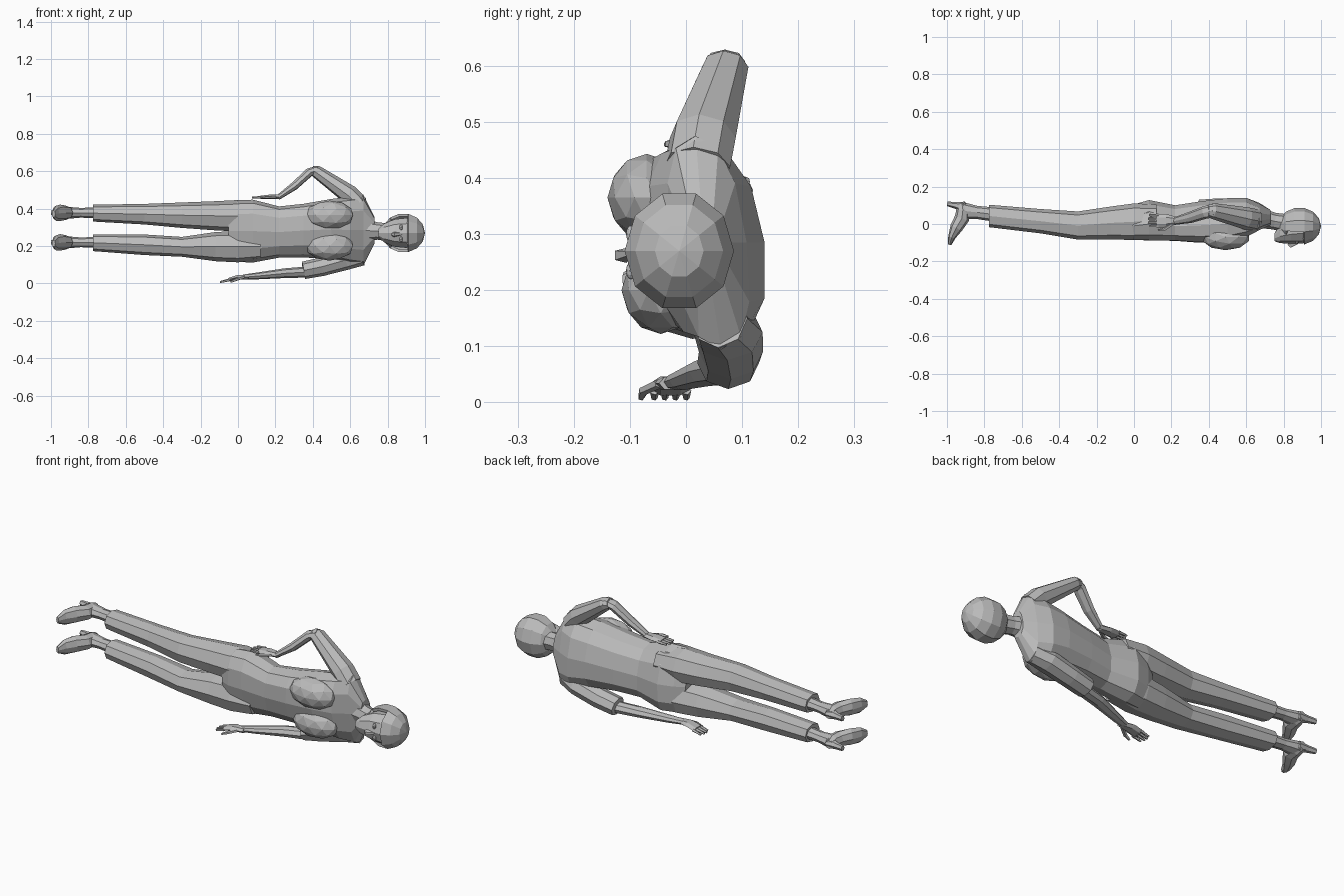
import bpy, bmesh, math
from mathutils import Vector, Matrix

cube = bpy.data.objects.get("Cube")
if cube:
    bpy.data.objects.remove(cube)

grey = bpy.data.materials.new("plain_grey")
grey.use_nodes = True
tone = (0.5, 0.5, 0.5, 1)
grey.diffuse_color = tone
grey.node_tree.nodes["Principled BSDF"].inputs["Base Color"].default_value = tone
UP = Vector((0, 0, 1))


def add_object(name, bm):
    bmesh.ops.recalc_face_normals(bm, faces=bm.faces)
    mesh = bpy.data.meshes.new(name)
    bm.to_mesh(mesh)
    bm.free()
    mesh.materials.append(grey)
    obj = bpy.data.objects.new(name, mesh)
    bpy.context.collection.objects.link(obj)
    return obj


def loft(name, rings, sides=8, axis=None, shear=0, power=1):
    """Skin rings of (x, y, z, half depth, half height) along their path."""
    bm = bmesh.new()
    mids = [Vector(r[:3]) for r in rings]
    loops = []
    for i, ring in enumerate(rings):
        along = axis or (mids[min(i + 1, len(mids) - 1)] - mids[max(i - 1, 0)]).normalized()
        u = along.cross(UP).normalized()
        v = u.cross(along)
        loop = []
        for k in range(sides):
            a = math.tau * k / sides
            c, s = (math.copysign(abs(f) ** power, f) for f in (math.cos(a), math.sin(a)))
            p = mids[i] + u * c * ring[3] + v * s * ring[4]
            p.y += shear * (p.z - mids[i].z)
            loop.append(bm.verts.new(p))
        loops.append(loop)
    for low, high in zip(loops, loops[1:]):
        for k in range(sides):
            n = (k + 1) % sides
            bm.faces.new((low[k], low[n], high[n], high[k]))
    bm.faces.new(loops[0])
    bm.faces.new(loops[-1])
    return add_object(name, bm)


def blob(name, centre, radii):
    bm = bmesh.new()
    bmesh.ops.create_icosphere(bm, subdivisions=2, radius=1,
                               matrix=Matrix.Translation(centre) @ Matrix.Diagonal((*radii, 1)))
    return add_object(name, bm)


def hand(name, x, y, z, drop, side):
    """Flat palm with four fingers pointing to -x and a thumb on one side."""
    loft(name + "_palm", [(x + .02, y, z, .02, .013), (x - .04, y, z, .036, .014),
                          (x - .09, y, z - drop / 2, .036, .010)], 6)
    for k in range(4):
        fy = y + (k - 1.5) * .019
        reach = .06 - .008 * abs(k - 1.5)
        loft(f"{name}_finger_{k + 1}", [(x - .08, fy, z - drop / 2, .009, .008),
                                        (x - .08 - reach, fy, z - drop, .006, .005)], 5)
    loft(name + "_thumb", [(x - .01, y + side * .02, z, .010, .009),
                           (x - .05, y + side * .047, z - drop / 2, .010, .008),
                           (x - .08, y + side * .052, z - drop, .006, .005)], 5)


# torso from crotch to neck base
loft("torso", [(-.05, .005, .28, .07, .13), (0, .01, .28, .095, .165), (.08, .02, .28, .108, .168),
               (.22, .005, .275, .095, .137), (.35, .01, .283, .110, .143),
               (.5, .02, .29, .118, .162), (.6, .035, .285, .105, .18),
               (.67, .04, .285, .068, .19), (.73, .035, .285, .04, .07)],
     12, Vector((1, 0, 0)), -.12, .85)
for z, y, label in ((.365, -.07, "left"), (.2, -.045, "right")):
    blob(label + "_breast", (.49, y, z), (.13, .07, .078))

# neck and jaw
loft("neck", [(.66, .035, .285, .055, .06), (.75, .015, .28, .045, .046), (.84, 0, .27, .05, .05)])
loft("face", [(.752, -.07, .27, .022, .025), (.78, -.05, .27, .052, .052),
              (.84, -.032, .27, .074, .078), (.9, -.025, .27, .08, .084),
              (.96, -.02, .27, .06, .06)], 10, Vector((1, 0, 0)))
loft("nose", [(.875, -.1, .265, .008, .007), (.835, -.112, .262, .018, .014),
              (.825, -.105, .262, .008, .010)], 5)
loft("lips", [(.805, -.088, .268, .010, .012), (.787, -.083, .268, .010, .02),
              (.778, -.078, .268, .006, .012)], 6)
for z in (.235, .3):
    blob("eye", (.872, -.098, z), (.009, .009, .016))

# hair shell with an opening for the face
bm = bmesh.new()
bmesh.ops.create_uvsphere(bm, u_segments=10, v_segments=7, radius=1)
bm.transform(Matrix.Translation((.885, -.012, .27)) @ Matrix.Diagonal((.115, .1, .11, 1))
             @ Matrix.Rotation(math.pi / 2, 4, "Y"))
opening = [f for f in bm.faces if (c := f.calc_center_median()).x < .795
           or (c.x < .925 and c.y < -.055)]
bmesh.ops.delete(bm, geom=opening, context="FACES")
hair = add_object("hair", bm)
shell = hair.modifiers.new("thickness", "SOLIDIFY")
shell.thickness = .015
shell.offset = -1

# legs, ankles and heeled shoes
for label, hip, knee, cuff, thick in (("left", .362, .365, .376, .068), ("right", .197, .196, .218, .053)):
    loft(label + "_trouser_leg", [(.12, .015, hip, .09, .07), (0, .012, hip, .098, .084),
                                  (-.12, .006, hip, .088, .078), (-.3, -.008, knee, .075, thick),
                                  (-.5, .015, (knee + cuff) / 2, .065, .055),
                                  (-.775, .043, cuff, .06, .045)], 8, Vector((-1, 0, 0)), 0, .85)
    z = cuff + .002
    loft(label + "_ankle", [(-.74, .05, z, .038, .03), (-.84, .062, z, .035, .026),
                            (-.91, .07, z, .045, .032)])
    loft(label + "_shoe", [(-.92, .112, z, .022, .022), (-.915, .075, z, .035, .036),
                           (-.92, .03, z, .04, .038), (-.95, -.02, z, .034, .044),
                           (-.974, -.07, z - .003, .02, .04), (-.986, -.11, z - .006, .010, .018)])
    loft(label + "_heel", [(-.91, .09, z, .03, .028), (-.955, .1, z, .018, .018),
                           (-.999, .108, z, .012, .014)], 6)

# arm bent with the hand on the hip
loft("bent_sleeve", [(.65, .02, .42, .06, .05), (.6, .03, .472, .06, .052),
                     (.42, .07, .598, .042, .034), (.395, .07, .606, .032, .024)])
loft("bent_forearm", [(.425, .07, .608, .036, .022), (.38, .062, .593, .034, .024),
                      (.3, .035, .52, .03, .022), (.215, .015, .46, .02, .014)])
hand("bent_hand", .21, .018, .463, .004, -1)

# arm hanging straight down the other side
loft("straight_sleeve", [(.66, .06, .15, .05, .055), (.58, .075, .125, .062, .052),
                         (.45, .08, .09, .057, .05), (.35, .075, .07, .055, .047)])
loft("straight_forearm", [(.38, .07, .062, .035, .03), (.25, .04, .055, .036, .026),
                          (.1, -.005, .04, .026, .018), (.03, -.025, .035, .02, .013)])
hand("straight_hand", .04, -.028, .034, .026, -1)
